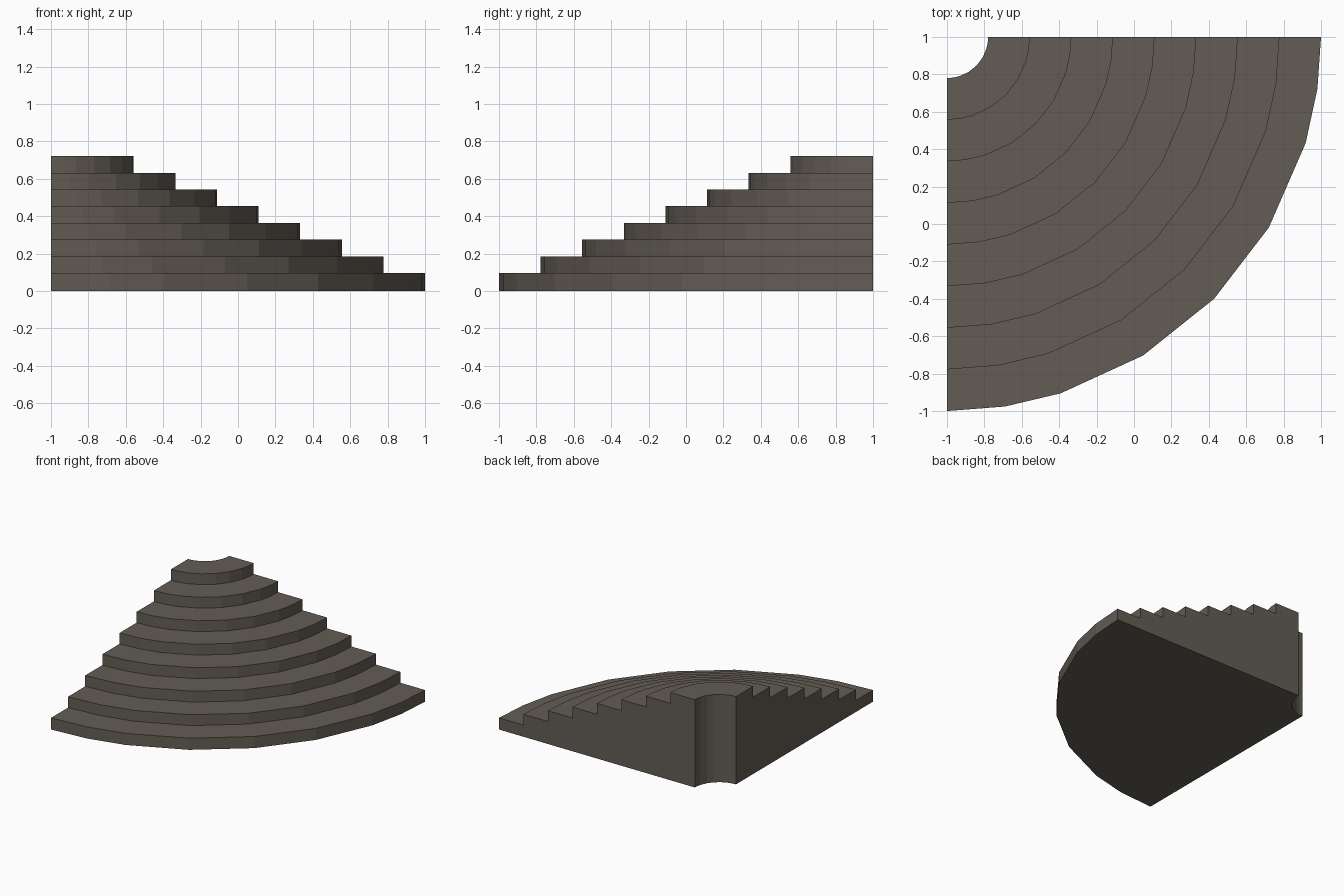
import bpy, bmesh
from math import sin, cos, radians

if "Cube" in bpy.data.objects:
    bpy.data.objects.remove(bpy.data.objects["Cube"])

STEPS = 8
RISE = 0.0894
RUN = 0.2225
HOLE = 0.22
BASE = 0.006

stone = bpy.data.materials.new("dark stone")
stone.diffuse_color = (0.125, 0.108, 0.089, 1)
stone.use_nodes = True
stone.node_tree.nodes["Principled BSDF"].inputs["Base Color"].default_value = stone.diffuse_color

# Stepped cross-section as (radius, height): flat underside, then treads and risers
outer = HOLE + STEPS * RUN
section = [(HOLE, 0), (outer, 0)]
for i in range(STEPS):
    r, z = outer - i * RUN, BASE + (i + 1) * RISE
    section += [(r, z), (r - RUN, z)]

# Faceted quarter turn about the back left corner: narrow facets at both ends
angles = [0, 8.9, 17.7, 31.6, 45.6, 59.4, 73.5, 82, 90]
bm = bmesh.new()
rings = []
for a in angles:
    s, c = sin(radians(a)), cos(radians(a))
    rings.append([bm.verts.new((-1 + r * s, 1 - r * c, z)) for r, z in section])

# Surfaces between neighbouring sections
n = len(section)
for a, b in zip(rings, rings[1:]):
    for i in range(n):
        j = (i + 1) % n
        bm.faces.new((a[i], b[i], b[j], a[j]))

# Flat end walls
bm.faces.new(rings[0])
bm.faces.new(rings[-1])
bmesh.ops.recalc_face_normals(bm, faces=bm.faces)

mesh = bpy.data.meshes.new("corner_stairs")
bm.to_mesh(mesh)
bm.free()
mesh.materials.append(stone)
stairs = bpy.data.objects.new("corner_stairs", mesh)
bpy.context.collection.objects.link(stairs)
